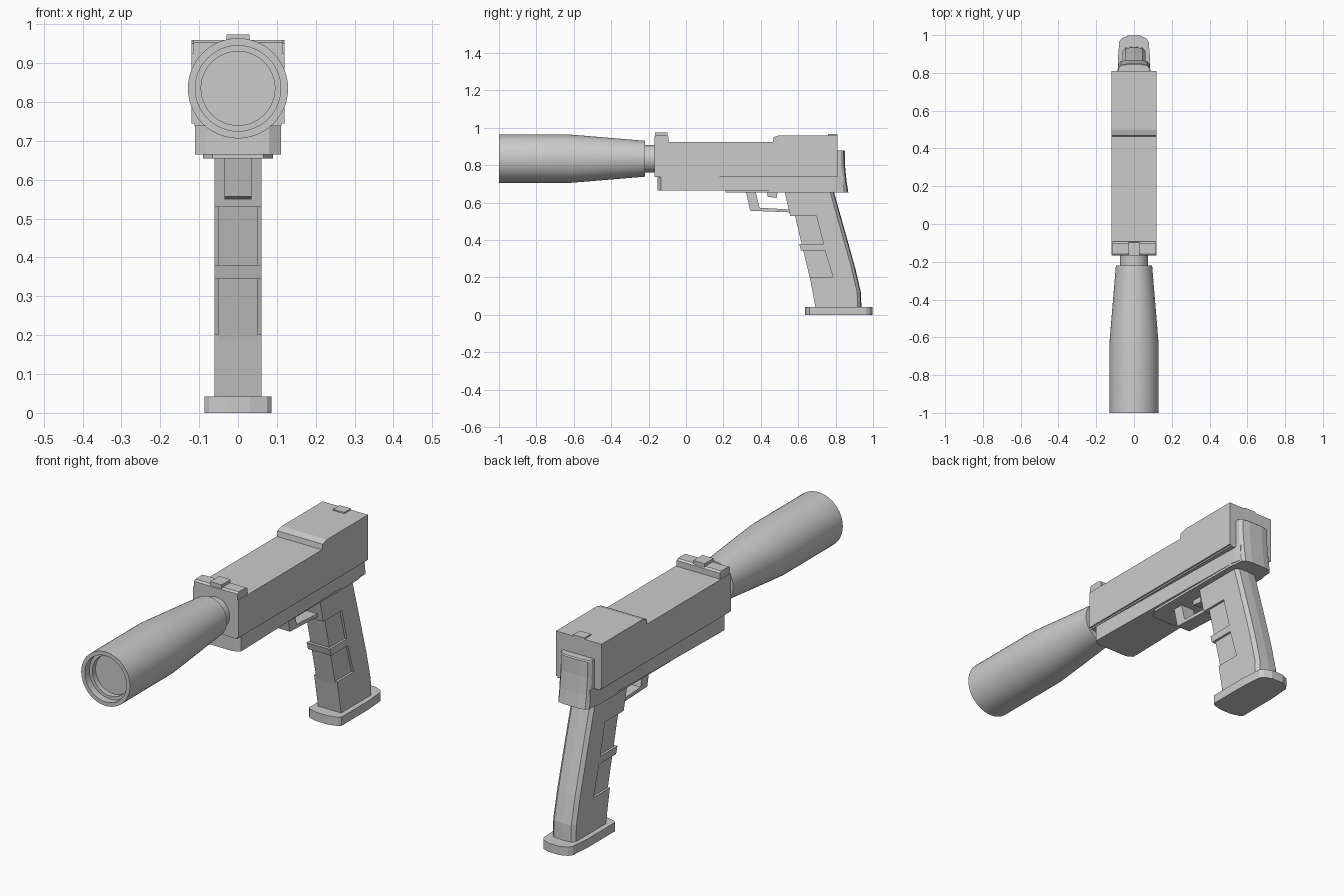
import bpy, bmesh, math


def finish(name, bm, smooth=False):
    bmesh.ops.recalc_face_normals(bm, faces=bm.faces)
    me = bpy.data.meshes.new(name)
    bm.to_mesh(me)
    bm.free()
    ob = bpy.data.objects.new(name, me)
    bpy.context.collection.objects.link(ob)
    if smooth:
        bpy.ops.object.select_all(action='DESELECT')
        ob.select_set(True)
        bpy.context.view_layer.objects.active = ob
        bpy.ops.object.shade_smooth_by_angle(angle=math.radians(30))
    return ob


def loft(name, rings, smooth=False):
    """Closed solid through equal-length rings of points."""
    bm = bmesh.new()
    vs = [[bm.verts.new(p) for p in r] for r in rings]
    n = len(vs[0])
    for a, b in zip(vs, vs[1:]):
        for i in range(n):
            j = (i + 1) % n
            bm.faces.new((a[i], a[j], b[j], b[i]))
    bm.faces.new(vs[0])
    bm.faces.new(vs[-1])
    return finish(name, bm, smooth)


def side(name, yz, half):
    """Extrude a y-z outline symmetrically across x."""
    return loft(name, [[(x, y, z) for y, z in yz] for x in (-half, half)])


def plan(name, xy, z0, z1):
    """Extrude a half x-y outline, mirrored across x, from z0 to z1."""
    full = xy + [(-x, y) for x, y in reversed(xy)]
    return loft(name, [[(x, y, z) for x, y in full] for z in (z0, z1)])


def box(name, half, y0, y1, z0, z1):
    return side(name, [(y0, z0), (y1, z0), (y1, z1), (y0, z1)], half)


def lathe(name, yr, zc=0.835, n=48):
    rings = [[(r * math.cos(2 * math.pi * i / n), y, zc + r * math.sin(2 * math.pi * i / n))
              for i in range(n)] for y, r in yr]
    return loft(name, rings, True)


# Barrel attachment: tapered tube with stepped front recess, and neck
lathe("front_tube", [(-0.94, 0.095), (-0.965, 0.095), (-0.965, 0.11), (-1.0, 0.11), (-1.0, 0.129),
                     (-0.62, 0.129), (-0.52, 0.121), (-0.22, 0.096)])
lathe("neck", [(-0.23, 0.074), (-0.16, 0.074)])

# Upper slide with raised rear and small lower chamfers
side("slide", [(-0.168, 0.745), (0.81, 0.745), (0.81, 0.96), (0.50, 0.96),
               (0.468, 0.95), (0.464, 0.925), (-0.168, 0.925)], 0.12)
side("slide_underside", [(-0.168, 0.738), (0.81, 0.738), (0.81, 0.746), (-0.168, 0.746)], 0.112)

# Sights
side("front_sight_bar", [(-0.168, 0.92), (-0.093, 0.92), (-0.093, 0.953),
                         (-0.103, 0.96), (-0.158, 0.96), (-0.168, 0.953)], 0.115)
box("front_sight_post", 0.03, -0.166, -0.098, 0.95, 0.974)
box("rear_sight", 0.03, 0.76, 0.81, 0.955, 0.966)

# Lower frame, tapering to the rear
plan("frame", [(0.08, -0.152), (0.11, -0.135), (0.11, -0.09), (0.108, 0.0), (0.09, 0.80), (0.082, 0.84)], 0.665, 0.742)
plan("frame_base", [(0.065, 0.21), (0.09, 0.25), (0.09, 0.78), (0.075, 0.855)], 0.654, 0.668)

# Rear tail with rounded back
tail_rings = []
for z, y in ((0.654, 0.862), (0.72, 0.852), (0.80, 0.844), (0.875, 0.843), (0.88, 0.838)):
    h = [(0.085, 0.79), (0.082, y - 0.015), (0.07, y), (0.035, y + 0.006)]
    tail_rings.append([(a, b, z) for a, b in h + [(-a, b) for a, b in reversed(h)]])
loft("rear_tail", tail_rings)

# Trigger guard and trigger
side("trigger_guard", [(0.32, 0.66), (0.343, 0.557), (0.565, 0.548), (0.565, 0.563),
                       (0.393, 0.573), (0.372, 0.66)], 0.035)
side("trigger", [(0.432, 0.66), (0.437, 0.632), (0.485, 0.625), (0.49, 0.66)], 0.02)

# Grip: notched outer shell, with narrower core filling the front
back = [(0.938, 0.04), (0.935, 0.12), (0.905, 0.25), (0.855, 0.43), (0.79, 0.66)]
side("grip", [(0.527, 0.66), (0.557, 0.53), (0.697, 0.53), (0.735, 0.38), (0.605, 0.38),
              (0.615, 0.345), (0.742, 0.345), (0.786, 0.202), (0.662, 0.202), (0.692, 0.04)]
     + [(y - 0.02, z) for y, z in back], 0.061)
side("grip_core", [(0.58, 0.54), (0.70, 0.04), (0.85, 0.04), (0.72, 0.54)], 0.05)
loft("back_strap", [[(x, y - d, z) for x, d in ((-0.061, 0.02), (-0.045, 0.004), (0, 0),
                                                (0.045, 0.004), (0.061, 0.02), (0, 0.06))]
                    for y, z in back])

# Base plate with bowed ends
plan("grip_base", [(0.03, 0.636), (0.075, 0.648), (0.086, 0.66), (0.086, 0.86),
                   (0.078, 0.965), (0.065, 0.983), (0.03, 0.998)], 0.0, 0.042)
